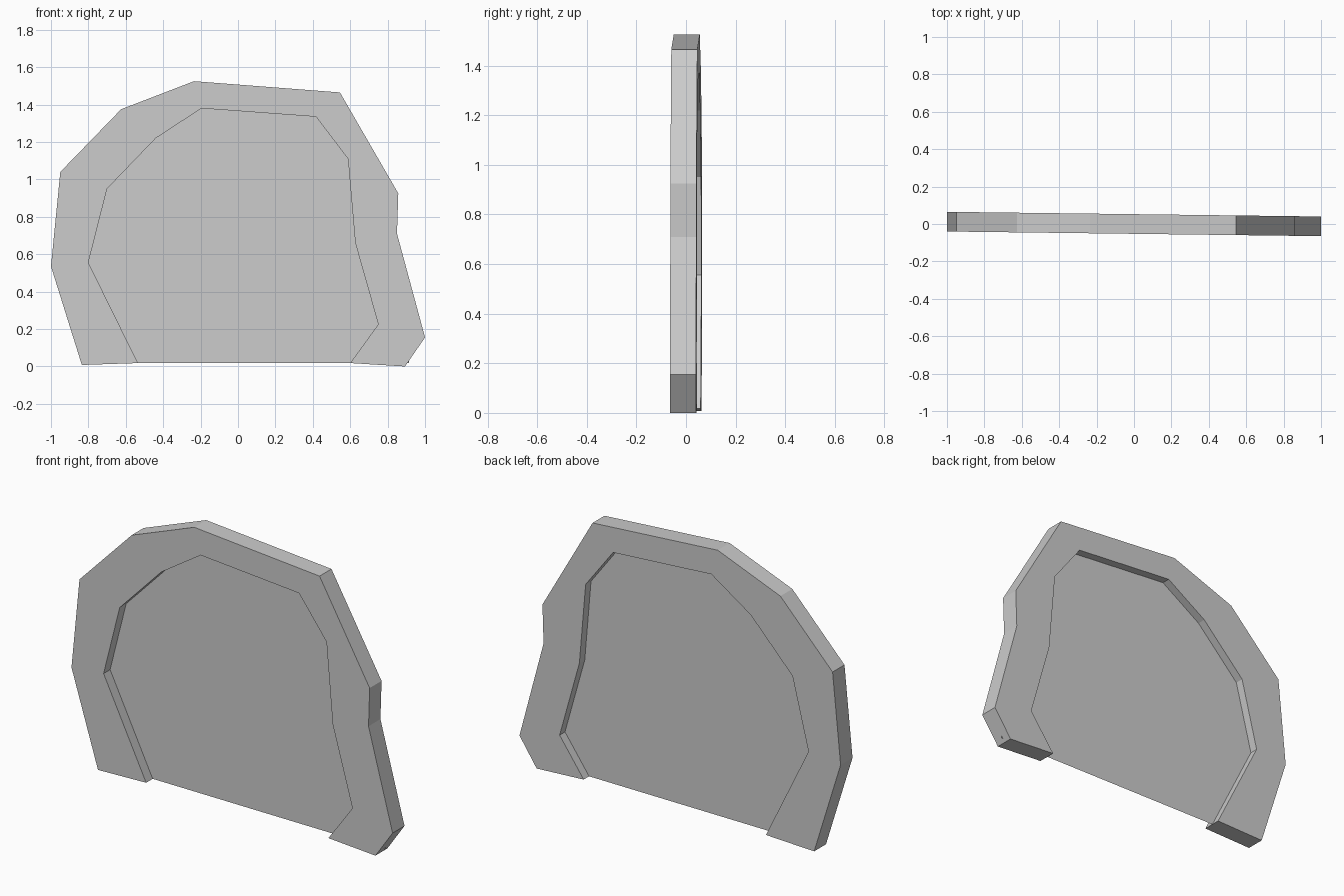
import bpy
import bmesh

cube = bpy.data.objects.get("Cube")
if cube:
    bpy.data.objects.remove(cube, do_unlink=True)

HALF = 0.0525    # half the frame thickness
SKEW = -0.0125   # slight turn: y shifts along x

grey = bpy.data.materials.new("light grey")
grey.use_nodes = True
grey.diffuse_color = (0.6, 0.6, 0.6, 1)
grey.node_tree.nodes["Principled BSDF"].inputs["Base Color"].default_value = (0.6, 0.6, 0.6, 1)

# Arch profiles in x, z, from the right foot round to the left foot
outer = [(-0.835, 0.008), (-1, 0.535), (-0.95, 1.04), (-0.625, 1.375), (-0.235, 1.525),
         (0.545, 1.465), (0.857, 0.925), (0.85, 0.71), (1, 0.155), (0.893, 0)]
inner = [(-0.535, 0.018), (-0.80, 0.555), (-0.70, 0.95), (-0.44, 1.22), (-0.195, 1.38),
         (0.417, 1.335), (0.588, 1.11), (0.627, 0.66), (0.75, 0.225), (0.60, 0.018)]


def add_object(name, bm):
    mesh = bpy.data.meshes.new(name)
    bm.to_mesh(mesh)
    bm.free()
    mesh.materials.append(grey)
    obj = bpy.data.objects.new(name, mesh)
    bpy.context.collection.objects.link(obj)
    return obj


def loop(bm, points, offset):
    return [bm.verts.new((x, offset + SKEW * x, z)) for x, z in points]


# Arch frame: front and back strips, outer and inner walls, foot ends
bm = bmesh.new()
rails = [loop(bm, outer, -HALF), loop(bm, inner, -HALF),
         loop(bm, inner, HALF), loop(bm, outer, HALF)]
for a, b in zip(rails, rails[1:] + rails[:1]):
    for i in range(len(outer) - 1):
        bm.faces.new((a[i], a[i + 1], b[i + 1], b[i]))
for end in (0, -1):
    bm.faces.new([r[end] for r in rails])
bmesh.ops.recalc_face_normals(bm, faces=bm.faces[:])
add_object("arch_frame", bm)

# Thin sheet set in the middle of the opening, its edge buried in the frame
mid = [((a + c) / 2, (b + d) / 2) for (a, b), (c, d) in zip(outer, inner)]
sheet = [(mid[0][0], 0.018)] + mid[1:-1] + [(0.915, 0.04), (0.915, 0.018)]
bm = bmesh.new()
bm.faces.new(loop(bm, sheet, 0.005))
bmesh.ops.recalc_face_normals(bm, faces=bm.faces[:])
add_object("middle_sheet", bm)
